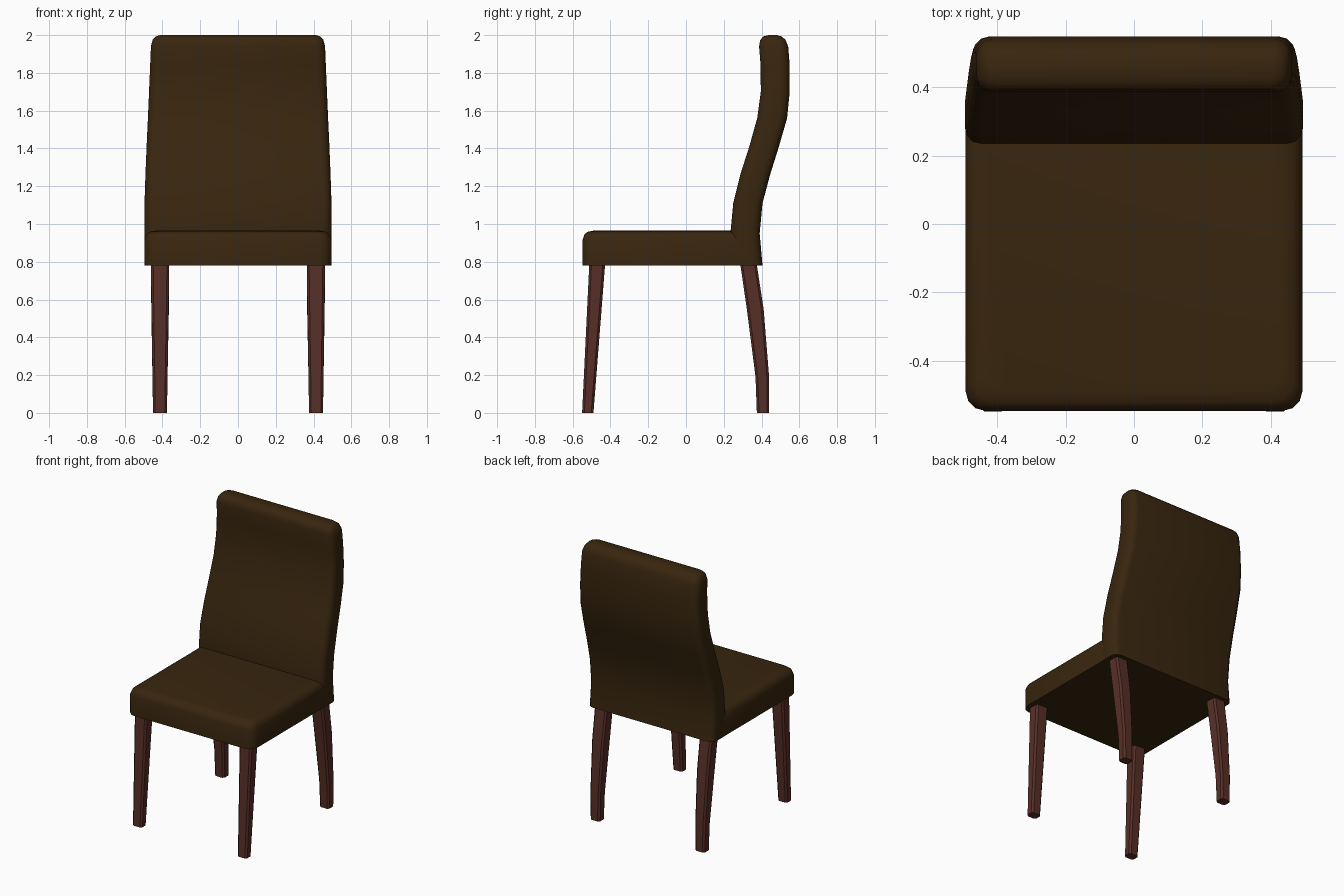
import bpy, bmesh, math

if "Cube" in bpy.data.objects:
    bpy.data.objects.remove(bpy.data.objects["Cube"])


def material(name, rgb):
    m = bpy.data.materials.new(name)
    m.diffuse_color = (*rgb, 1.0)
    m.use_nodes = True
    m.node_tree.nodes["Principled BSDF"].inputs["Base Color"].default_value = m.diffuse_color
    return m


leather = material("dark brown leather", (0.040, 0.019, 0.0045))
wood = material("reddish wood", (0.095, 0.028, 0.020))


def outline(x0, x1, y0, y1, r, steps):
    """Rounded rectangle, counter-clockwise."""
    pts = []
    corners = [(x1 - r, y1 - r), (x0 + r, y1 - r), (x0 + r, y0 + r), (x1 - r, y0 + r)]
    for i, (cx, cy) in enumerate(corners):
        for s in range(steps + 1):
            a = math.pi / 2 * (i + s / steps)
            pts.append((cx + r * math.cos(a), cy + r * math.sin(a)))
    return pts


def loft(name, sections, mat, r, steps, mirror=False, angle=50):
    """Skin stacked rounded rectangles (z, x0, x1, y0, y1), bottom to top."""
    bm = bmesh.new()
    rings = []
    for z, x0, x1, y0, y1 in sections:
        rr = min(r, (y1 - y0) * 0.45)
        rings.append([bm.verts.new((x, y, z)) for x, y in outline(x0, x1, y0, y1, rr, steps)])
    n = len(rings[0])
    for a, b in zip(rings, rings[1:]):
        for i in range(n):
            j = (i + 1) % n
            bm.faces.new((a[i], a[j], b[j], b[i]))
    bm.faces.new(rings[0][::-1])
    bm.faces.new(rings[-1])
    bmesh.ops.recalc_face_normals(bm, faces=bm.faces)
    mesh = bpy.data.meshes.new(name)
    bm.to_mesh(mesh)
    bm.free()
    mesh.materials.append(mat)
    ob = bpy.data.objects.new(name, mesh)
    bpy.context.collection.objects.link(ob)
    bpy.ops.object.select_all(action='DESELECT')
    ob.select_set(True)
    bpy.context.view_layer.objects.active = ob
    bpy.ops.object.shade_smooth_by_angle(angle=math.radians(angle))
    if mirror:
        ob.modifiers.new("mirror", 'MIRROR').use_axis[0] = True
    return ob


# Seat cushion: sharp lower edge, rounded top edge
seat = [(0.78, 0.0), (0.915, 0.0), (0.945, 0.01), (0.959, 0.028), (0.965, 0.06)]
loft("seat", [(z, -0.494 + d, 0.494 - d, -0.548 + d, 0.37 - d) for z, d in seat],
     leather, 0.06, 3)

# Curved backrest: z, half width, front y, rear y
back = [
    (0.78, 0.495, 0.245, 0.405), (0.95, 0.495, 0.235, 0.390),
    (1.11, 0.495, 0.250, 0.405), (1.26, 0.490, 0.287, 0.445),
    (1.41, 0.484, 0.335, 0.492), (1.56, 0.477, 0.377, 0.535),
    (1.70, 0.471, 0.396, 0.549), (1.84, 0.465, 0.395, 0.549),
    (1.94, 0.461, 0.387, 0.541), (1.975, 0.452, 0.393, 0.527),
    (1.993, 0.436, 0.410, 0.506), (2.00, 0.412, 0.436, 0.482),
]
loft("backrest", [(z, -w, w, f, b) for z, w, f, b in back], leather, 0.045, 3)

# Tapered front legs and bent rear legs
loft("front_legs", [(0.0, 0.376, 0.450, -0.550, -0.490),
                    (0.79, 0.364, 0.461, -0.512, -0.428)],
     wood, 0.012, 1, mirror=True, angle=30)
loft("rear_legs", [(0.0, 0.376, 0.450, 0.375, 0.440),
                   (0.19, 0.373, 0.453, 0.368, 0.440),
                   (0.55, 0.366, 0.459, 0.322, 0.411),
                   (0.79, 0.364, 0.461, 0.287, 0.374)],
     wood, 0.012, 1, mirror=True, angle=30)
